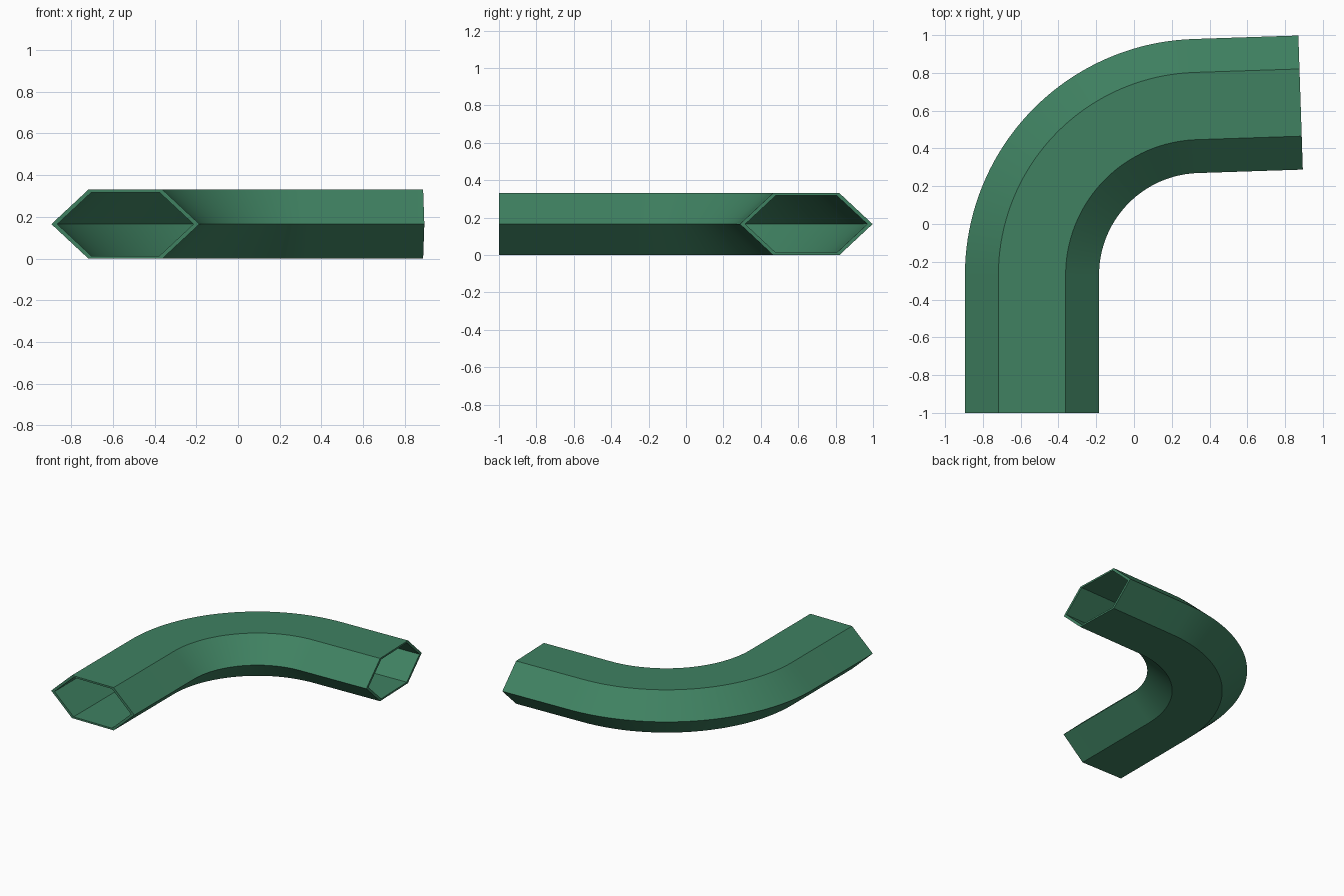
import bpy, bmesh, math

if "Cube" in bpy.data.objects:
    bpy.data.objects.remove(bpy.data.objects["Cube"])

HALF_W, FLAT_W, HALF_H = 0.355, 0.178, 0.165   # hexagonal cross-section
INNER = 0.92                                   # bore size relative to outside
START_X, BEND_R, BEND_Y = -0.54, 0.895, -0.27  # pipe centre line
TURN, SEGMENTS = math.radians(88.1), 40
END_X = 0.882

# Centre line: straight leg, bend, straight leg; each entry is (x, y, turn angle)
cx = START_X + BEND_R
path = [(START_X, -1.0, 0.0)]
for i in range(SEGMENTS + 1):
    a = TURN * i / SEGMENTS
    path.append((cx - BEND_R * math.cos(a), BEND_Y + BEND_R * math.sin(a), a))
x, y, a = path[-1]
path.append((END_X, y + (END_X - x) / math.tan(a), a))

hexagon = [(-HALF_W, 0), (-FLAT_W, HALF_H), (FLAT_W, HALF_H),
           (HALF_W, 0), (FLAT_W, -HALF_H), (-FLAT_W, -HALF_H)]

bm = bmesh.new()


def sweep(scale):
    """Sweep the scaled hexagon along the path and return its rings."""
    rings = []
    for px, py, ang in path:
        c, s = math.cos(ang), math.sin(ang)
        rings.append([bm.verts.new((px + u * scale * c, py - u * scale * s,
                                    HALF_H + v * scale)) for u, v in hexagon])
    for r0, r1 in zip(rings, rings[1:]):
        bridge(r0, r1)
    return rings


def bridge(r0, r1):
    for k in range(6):
        n = (k + 1) % 6
        bm.faces.new((r0[k], r0[n], r1[n], r1[k]))


# Outer shell, bore and the two end rims
outer, bore = sweep(1.0), sweep(INNER)
for end in (0, -1):
    bridge(outer[end], bore[end])
bmesh.ops.recalc_face_normals(bm, faces=bm.faces[:])

mesh = bpy.data.meshes.new("bent_pipe")
bm.to_mesh(mesh)
bm.free()
pipe = bpy.data.objects.new("bent_pipe", mesh)
bpy.context.collection.objects.link(pipe)

# Green finish
green = bpy.data.materials.new("green")
green.diffuse_color = (0.05, 0.22, 0.12, 1)
green.use_nodes = True
green.node_tree.nodes["Principled BSDF"].inputs["Base Color"].default_value = green.diffuse_color
mesh.materials.append(green)

# Smooth bend with crisp hexagon edges
bpy.context.view_layer.objects.active = pipe
pipe.select_set(True)
bpy.ops.object.shade_smooth_by_angle(angle=math.radians(30))
